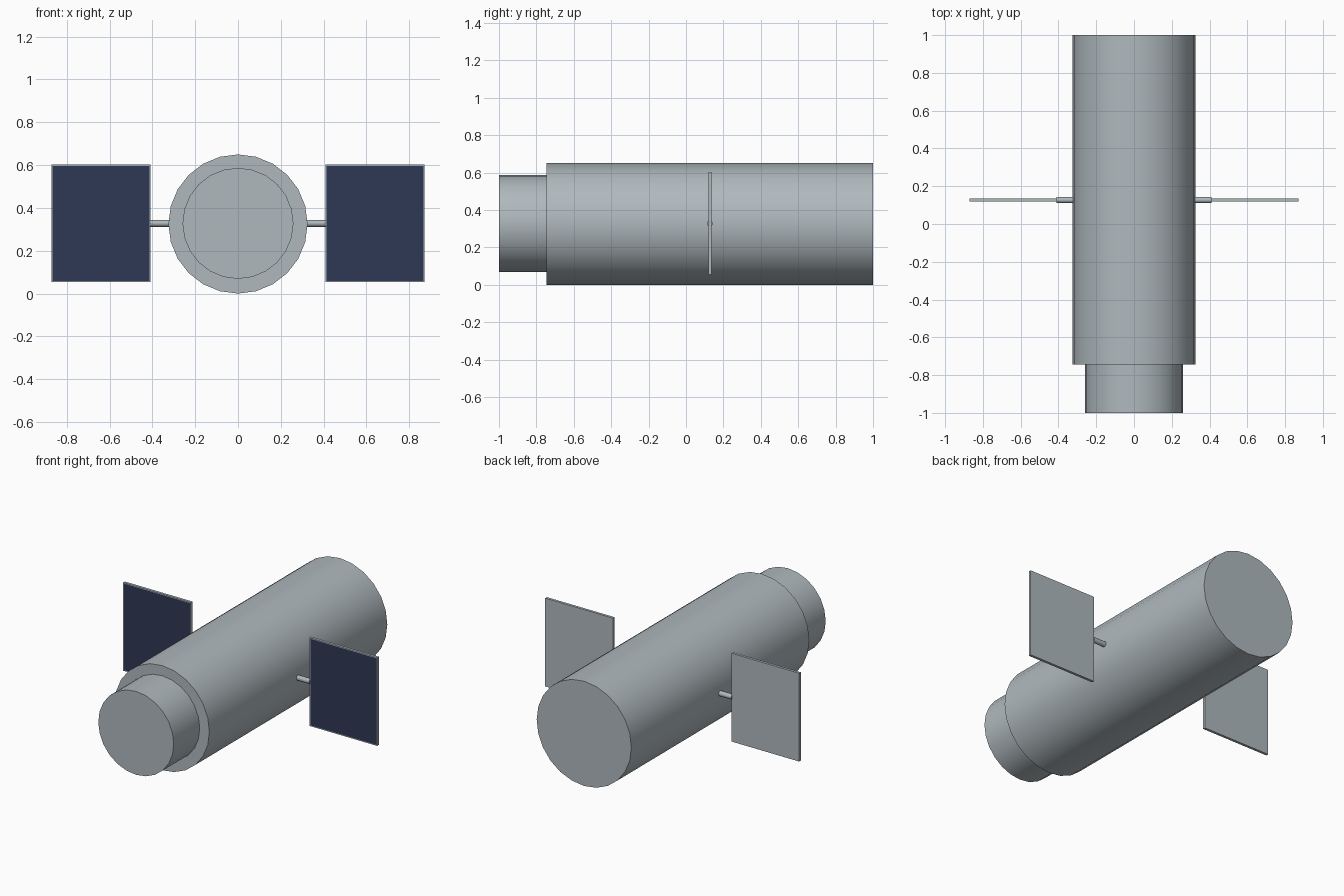
import bpy
import bmesh
from math import radians
from mathutils import Matrix

cube = bpy.data.objects.get("Cube")
if cube:
    bpy.data.objects.remove(cube, do_unlink=True)

AXIS_Z = 0.325
PANEL_Y = 0.127


def material(name, colour):
    mat = bpy.data.materials.new(name)
    mat.use_nodes = True
    mat.diffuse_color = colour
    mat.node_tree.nodes["Principled BSDF"].inputs["Base Color"].default_value = colour
    return mat


grey = material("satellite grey", (0.43, 0.485, 0.51, 1))
navy = material("solar cell navy", (0.028, 0.04, 0.09, 1))


def make_object(name, bm, mats, smooth=False):
    mesh = bpy.data.meshes.new(name)
    bm.to_mesh(mesh)
    bm.free()
    for mat in mats:
        mesh.materials.append(mat)
    obj = bpy.data.objects.new(name, mesh)
    bpy.context.collection.objects.link(obj)
    if smooth:
        bpy.ops.object.select_all(action='DESELECT')
        obj.select_set(True)
        bpy.context.view_layer.objects.active = obj
        bpy.ops.object.shade_smooth_by_angle(angle=radians(50))
    return obj


def cylinder(name, radius, start, end, axis, centre, sides):
    """Capped cylinder along x or y between two coordinates."""
    bm = bmesh.new()
    bmesh.ops.create_cone(bm, cap_ends=True, segments=sides, radius1=radius,
                          radius2=radius, depth=end - start)
    middle = (start + end) / 2
    if axis == 'Y':
        turn, place = Matrix.Rotation(radians(90), 4, 'X'), (0, middle, centre)
    else:
        turn, place = Matrix.Rotation(radians(90), 4, 'Y'), (middle, PANEL_Y, centre)
    bm.transform(Matrix.Translation(place) @ turn)
    return make_object(name, bm, [grey], smooth=True)


def solar_panel(name, side):
    """Thin plate with navy cells inset in its front face."""
    bm = bmesh.new()
    bmesh.ops.create_cube(bm, size=1)
    size = Matrix.Diagonal((0.464, 0.016, 0.548, 1))
    bm.transform(Matrix.Translation((side * 0.64, PANEL_Y, 0.328)) @ size)
    bm.normal_update()
    front = [f for f in bm.faces if f.normal.y < -0.9]
    bmesh.ops.inset_region(bm, faces=front, thickness=0.008)
    for face in front:
        face.material_index = 1
    make_object(name, bm, [grey, navy])


# Main tube and narrower front section
cylinder("main_body", 0.325, -0.745, 1, 'Y', AXIS_Z, 24)
cylinder("front_section", 0.259, -1, -0.745, 'Y', 0.328, 24)

# Side struts and solar panels
for label, side in (("left", 1), ("right", -1)):
    ends = sorted((side * 0.3, side * 0.41))
    cylinder(label + "_strut", 0.016, ends[0], ends[1], 'X', 0.328, 12)
    solar_panel(label + "_solar_panel", side)
